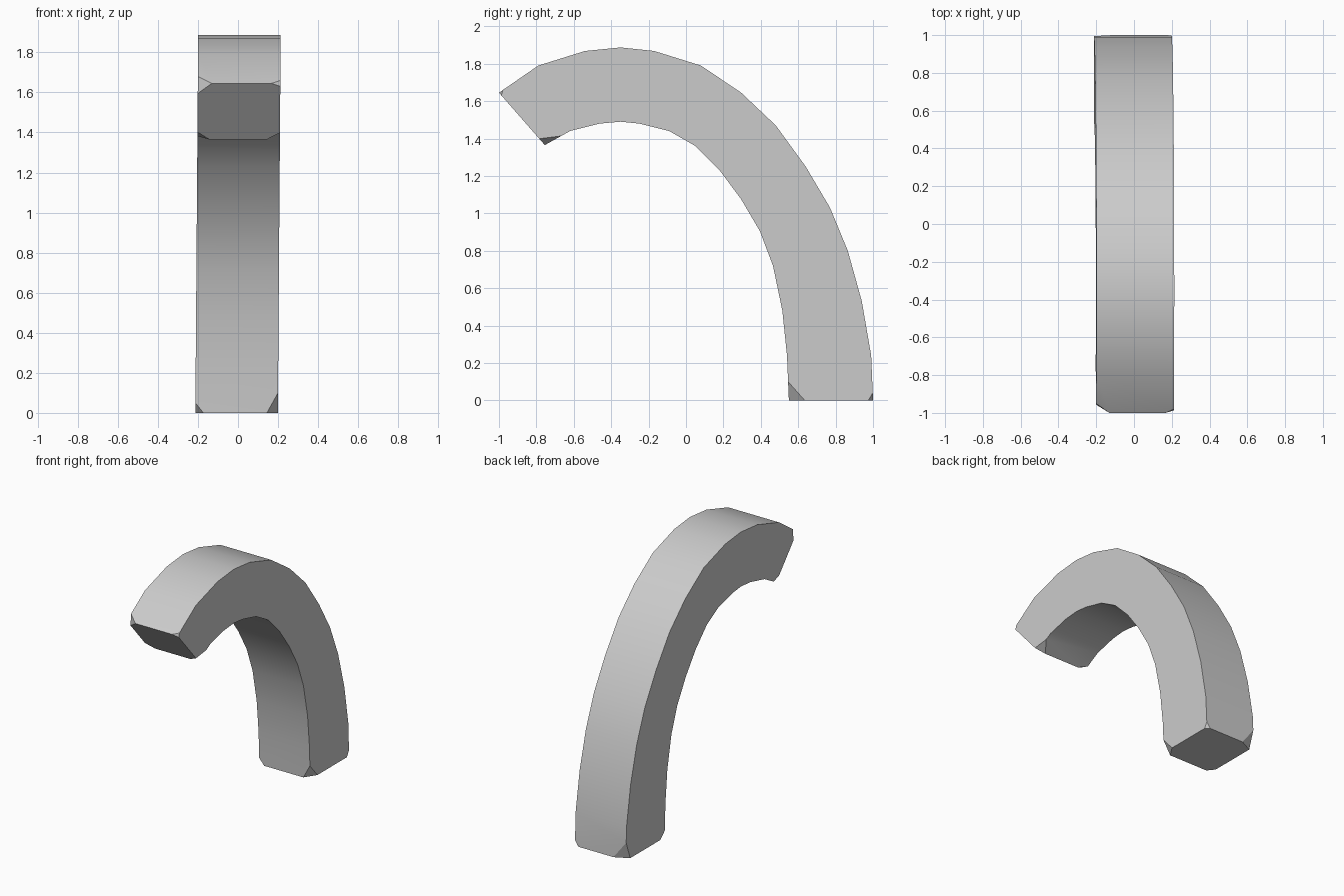
import bpy, bmesh, math

if "Cube" in bpy.data.objects:
    bpy.data.objects.remove(bpy.data.objects["Cube"])

# Side profile (y, z), from the overhanging tip down to the foot
OUTER = [(-1, 1.645), (-.79, 1.79), (-.54, 1.868), (-.35, 1.887), (-.17, 1.868),
         (.08, 1.79), (.295, 1.645), (.48, 1.47), (.64, 1.25), (.77, 1.03),
         (.865, .80), (.94, .53), (.99, .24), (1, 0)]
INNER = [(-.755, 1.365), (-.62, 1.44), (-.46, 1.48), (-.35, 1.49), (-.25, 1.48),
         (-.09, 1.44), (.05, 1.36), (.18, 1.23), (.295, 1.075), (.395, .905),
         (.465, .72), (.515, .48), (.54, .24), (.55, 0)]
HALF = 0.206
LAST = len(OUTER) - 1

bm = bmesh.new()


def side_loop(sign, profile):
    # The block leans very slightly sideways with height
    return [bm.verts.new((sign * HALF - 0.007 + 0.0075 * z, y, z)) for y, z in profile]


# Curved block: two flat sides joined by the outer, inner and end faces
loops = {(s, k): side_loop(s, p) for s in (-1, 1) for k, p in (("out", OUTER), ("in", INNER))}
points = {key: [v.co.copy() for v in verts] for key, verts in loops.items()}
for s in (-1, 1):
    bm.faces.new(loops[s, "out"] + loops[s, "in"][::-1])
for k in ("out", "in"):
    a, b = loops[-1, k], loops[1, k]
    for i in range(LAST):
        bm.faces.new((a[i], a[i + 1], b[i + 1], b[i]))
for i in (0, LAST):
    bm.faces.new([loops[-1, "out"][i], loops[1, "out"][i],
                  loops[1, "in"][i], loops[-1, "in"][i]])


def chip(side, edge, i, across, end, along):
    """Cut one corner off, at a given distance along each of its three edges."""
    v = loops[side, edge][i]
    other = "in" if edge == "out" else "out"
    targets = [(points[-side, edge][i], across), (points[side, other][i], end),
               (points[side, edge][1 if i == 0 else i - 1], along)]
    cuts = []
    for target, dist in targets:
        direction = (target - v.co).normalized()
        e = max(v.link_edges,
                key=lambda e: (e.other_vert(v).co - v.co).normalized().dot(direction))
        cuts.append(bmesh.utils.edge_split(e, v, dist / e.calc_length())[1])
    for n in range(3):
        p, q = cuts[n], cuts[(n + 1) % 3]
        face = next(f for f in v.link_faces if p in f.verts[:] and q in f.verts[:])
        bmesh.utils.face_split(face, p, q)
    bm.verts.remove(v)
    bm.faces.new(cuts)


# Chipped corners at the tip
chip(-1, "out", 0, .07, .067, .06)
chip(1, "out", 0, .045, .02, .025)
chip(-1, "in", 0, .06, .05, .035)
chip(1, "in", 0, .065, .045, .10)
# Chipped corners at the foot
chip(-1, "out", LAST, .10, .05, .13)
chip(1, "out", LAST, .03, .025, .04)
chip(-1, "in", LAST, .04, .05, .05)
chip(1, "in", LAST, .055, .085, .10)

bmesh.ops.recalc_face_normals(bm, faces=bm.faces[:])
mesh = bpy.data.meshes.new("curved_block")
bm.to_mesh(mesh)
bm.free()
block = bpy.data.objects.new("curved_block", mesh)
bpy.context.collection.objects.link(block)

bpy.context.view_layer.objects.active = block
block.select_set(True)
bpy.ops.object.shade_smooth_by_angle(angle=math.radians(25))
